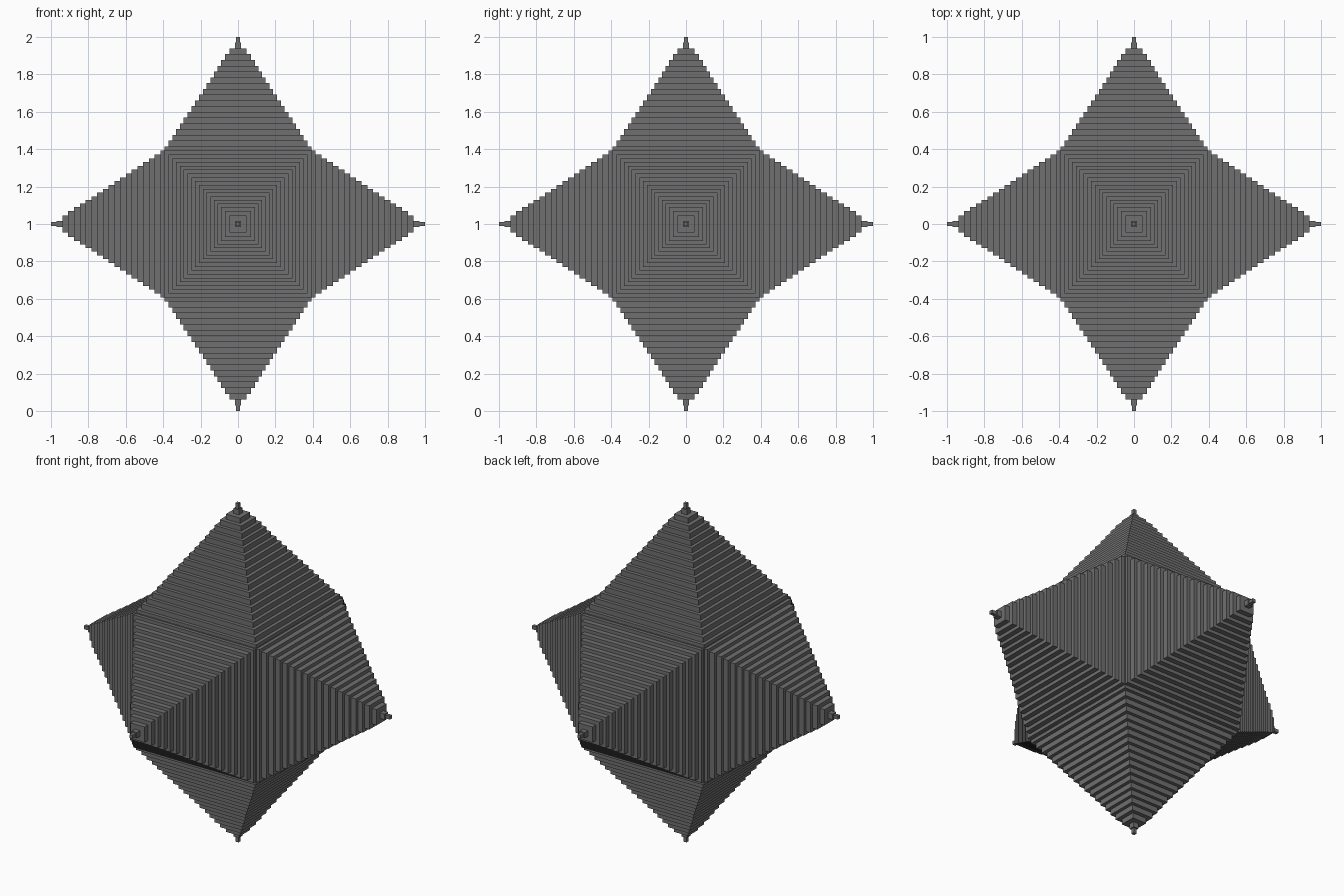
import bpy, bmesh
from mathutils import Matrix, Vector

if "Cube" in bpy.data.objects:
    bpy.data.objects.remove(bpy.data.objects["Cube"])

STEP = 0.0308   # height of one tier
TIERS = 20      # tiers from tip to core
# half-width of a spike at a given distance from the centre
PROFILE = [(0.384, 0.412), (0.6, 0.27), (0.8, 0.137), (0.9, 0.076),
           (0.94, 0.045), (0.97, 0.016), (1.0, 0.01)]

grey = bpy.data.materials.new("dark_grey")
grey.diffuse_color = (0.16, 0.16, 0.16, 1)
grey.use_nodes = True
grey.node_tree.nodes["Principled BSDF"].inputs["Base Color"].default_value = grey.diffuse_color


def half_width(d):
    for (d0, w0), (d1, w1) in zip(PROFILE, PROFILE[1:]):
        if d <= d1:
            return w0 + (w1 - w0) * (d - d0) / (d1 - d0)
    return PROFILE[-1][1]


def add_box(bm, size, centre=(0, 0, 0)):
    m = Matrix.Translation(centre) @ Matrix.Diagonal((*size, 1))
    bmesh.ops.create_cube(bm, size=1, matrix=m)


def finish(bm, name):
    mesh = bpy.data.meshes.new(name)
    bm.to_mesh(mesh)
    bm.free()
    mesh.materials.append(grey)
    ob = bpy.data.objects.new(name, mesh)
    ob.location.z = 1
    bpy.context.collection.objects.link(ob)


# Central cube
bm = bmesh.new()
add_box(bm, (0.79, 0.79, 0.79))
finish(bm, "core")

# Six stepped pyramid spikes, one per face
for name, axis in [("right", (1, 0, 0)), ("left", (-1, 0, 0)), ("back", (0, 1, 0)),
                   ("front", (0, -1, 0)), ("top", (0, 0, 1)), ("bottom", (0, 0, -1))]:
    bm = bmesh.new()
    for k in range(TIERS):
        outer = 1 - k * STEP
        w = 2 * half_width(outer)
        add_box(bm, (w, w, STEP), (0, 0, outer - STEP / 2))
    rot = Vector((0, 0, 1)).rotation_difference(Vector(axis)).to_matrix()
    bmesh.ops.rotate(bm, verts=bm.verts, matrix=rot)
    finish(bm, name + "_spike")
